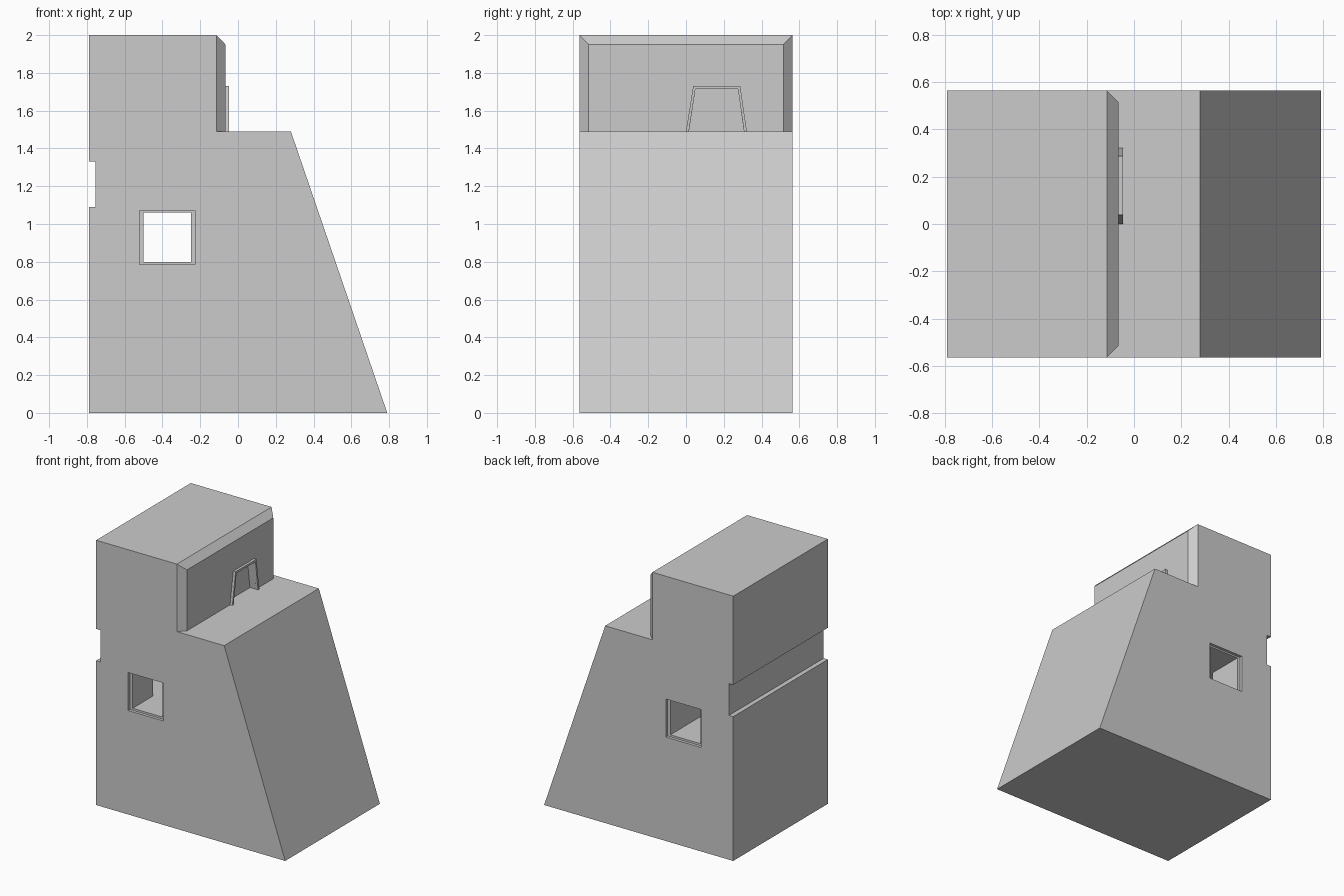
import bpy, bmesh

if "Cube" in bpy.data.objects:
    bpy.data.objects.remove(bpy.data.objects["Cube"])

W = 0.565  # half width in y


def loft(name, a, b):
    """Closed solid between two matching outlines."""
    bm = bmesh.new()
    va = [bm.verts.new(p) for p in a]
    vb = [bm.verts.new(p) for p in b]
    bm.faces.new(va)
    bm.faces.new(vb[::-1])
    n = len(a)
    for i in range(n):
        j = (i + 1) % n
        bm.faces.new((va[i], vb[i], vb[j], va[j]))
    bmesh.ops.recalc_face_normals(bm, faces=bm.faces)
    me = bpy.data.meshes.new(name)
    bm.to_mesh(me)
    bm.free()
    ob = bpy.data.objects.new(name, me)
    bpy.context.collection.objects.link(ob)
    return ob


def along_y(name, pts, y0, y1):
    return loft(name, [(x, y0, z) for x, z in pts], [(x, y1, z) for x, z in pts])


def along_x(name, pts, x0, x1):
    return loft(name, [(x0, y, z) for y, z in pts], [(x1, y, z) for y, z in pts])


def rect(x0, x1, z0, z1):
    return [(x0, z0), (x1, z0), (x1, z1), (x0, z1)]


def boolean(ob, tool, op='DIFFERENCE'):
    """Apply a boolean and discard the tool."""
    m = ob.modifiers.new(op, 'BOOLEAN')
    m.operation, m.solver, m.object = op, 'EXACT', tool
    bpy.context.view_layer.objects.active = ob
    bpy.ops.object.modifier_apply(modifier=m.name)
    bpy.data.objects.remove(tool)


# main tower: stepped profile with sloped front and a groove in the back
tower = along_y("tower_body", [
    (-0.79, 0), (0.79, 0), (0.28, 1.49), (-0.115, 1.49), (-0.115, 2), (-0.79, 2),
    (-0.79, 1.33), (-0.755, 1.33), (-0.755, 1.09), (-0.79, 1.09)], -W, W)

# window tunnel, with a shallow step at each mouth and a side niche inside
boolean(tower, along_y("window_cutter", rect(-0.5, -0.25, 0.8, 1.06), -1, 1))
for s in (-1, 1):
    boolean(tower, along_y("window_step_cutter", rect(-0.522, -0.227, 0.785, 1.072),
                           s * (W - 0.022), s * 1))
boolean(tower, along_y("niche_cutter", rect(-0.7, -0.4, 0.8, 1.06), -0.3, 0.27))

# chamfered upper wall with the doorway cut through it
wall = loft("upper_wall",
            [(-0.115, -W, 1.49), (-0.115, W, 1.49), (-0.115, W, 2), (-0.115, -W, 2)],
            [(-0.066, -0.515, 1.49), (-0.066, 0.515, 1.49),
             (-0.066, 0.515, 1.95), (-0.066, -0.515, 1.95)])
boolean(wall, along_x("door_cutter", [(0.008, 1.44), (0.314, 1.44), (0.275, 1.715), (0.05, 1.715)],
                      -0.2, 0.1))
boolean(tower, wall, 'UNION')

# raised trim around the doorway
along_x("door_frame", [(0, 1.49), (0.015, 1.49), (0.05, 1.715), (0.275, 1.715),
                       (0.307, 1.49), (0.322, 1.49), (0.287, 1.73), (0.038, 1.73)],
        -0.066, -0.047)
